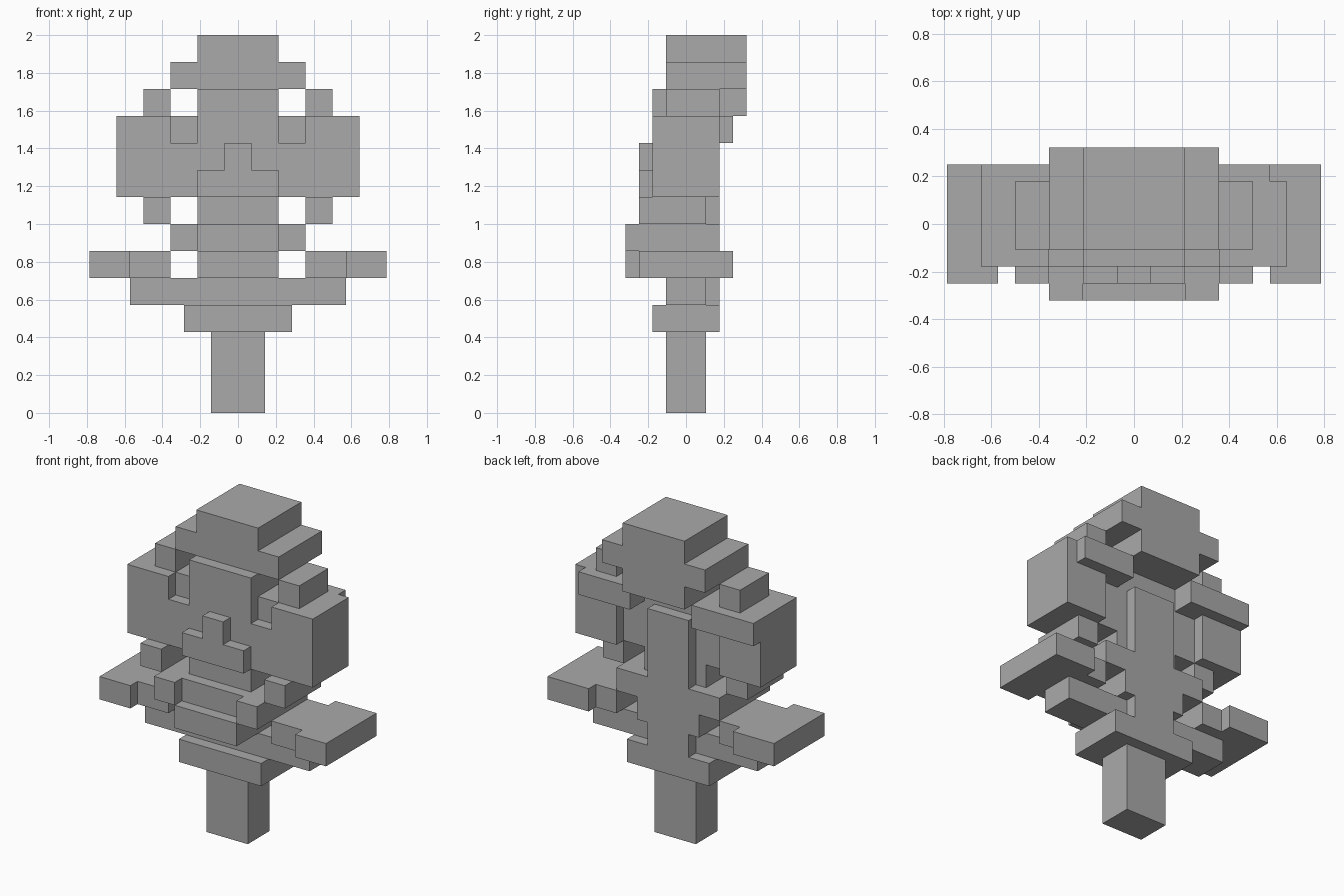
import bpy, bmesh, math
from mathutils import Vector

cube = bpy.data.objects.get("Cube")
if cube:
    bpy.data.objects.remove(cube, do_unlink=True)

U = 2 / 28  # one grid step

grey = bpy.data.materials.new("plain grey")
grey.use_nodes = True
grey.diffuse_color = (0.4, 0.4, 0.4, 1)
grey.node_tree.nodes["Principled BSDF"].inputs["Base Color"].default_value = (0.4, 0.4, 0.4, 1)


def mid(half, y0, y1, z0, z1):
    """Centred block."""
    return [(-half, half, y0, y1, z0, z1)]


def pair(x0, x1, y0, y1, z0, z1):
    """Block and its mirror image."""
    return [(x0, x1, y0, y1, z0, z1), (-x1, -x0, y0, y1, z0, z1)]


# Blocks of each part: x, y and z ranges in grid steps
parts = {
    "stem": mid(2, -1.5, 1.5, 0, 6),
    "collar": mid(4, -2.5, 2.5, 6, 8),
    "base_plate": mid(8, -1.5, 1.5, 8, 10),
    "spine": mid(2, 1.5, 2.5, 8, 20),
    "arms": pair(5, 8, -2.5, 2.5, 10, 12) + pair(8, 11, -3.5, 3.5, 10, 12)
            + pair(7, 8, 2.5, 3.5, 10, 12),
    "lower_lip": mid(3, -4.5, 2.5, 10, 12),
    "mouth": mid(3, -3.5, 2.5, 12, 14) + pair(3, 5, -4.5, 2.5, 12, 14),
    "mouth_corners": pair(5, 7, -3.5, 1.5, 14, 16),
    "upper_lip": mid(3, -2.5, 1.5, 14, 16),
    "nose": mid(3, -3.5, -2.5, 16, 18) + mid(1, -3.5, -2.5, 18, 20),
    "face": mid(5, -2.5, 1.5, 16, 20) + mid(3, -2.5, 1.5, 20, 22),
    "eyes": pair(3, 5, -1.5, 1.5, 20, 22),
    "cheeks": pair(5, 9, -2.5, 2.5, 16, 22),
    "back_ledges": [(3, 8, 1.5, 3.5, 20, 22), (-9, -3, 1.5, 3.5, 20, 22)],
    "brows": pair(5, 7, -1.5, 2.5, 22, 24),
    "forehead": mid(3, -2.5, 4.5, 22, 24),
    "cap_brim": mid(5, -1.5, 4.5, 24, 26),
    "cap_top": mid(3, -1.5, 4.5, 26, 28),
}

# Give every grid cell to the first part that fills it
owner = {}
for name, blocks in parts.items():
    for x0, x1, y0, y1, z0, z1 in blocks:
        for x in range(x0, x1):
            for y in range(round(y0 + 4.5), round(y1 + 4.5)):
                for z in range(z0, z1):
                    owner.setdefault((x, y, z), name)


def build(name):
    """Outer skin of one part, leaving out walls buried against other parts."""
    bm = bmesh.new()
    for cell, who in owner.items():
        if who != name:
            continue
        centre = Vector(cell) + Vector((0.5, -4, 0.5))
        for axis in range(3):
            for side in (-1, 1):
                step = [0, 0, 0]
                step[axis] = side
                if tuple(c + s for c, s in zip(cell, step)) in owner:
                    continue
                n = Vector(step) / 2
                a = Vector([0.5 if i == (axis + 1) % 3 else 0 for i in range(3)])
                b = Vector([0.5 if i == (axis + 2) % 3 else 0 for i in range(3)]) * side
                ring = (-a - b, a - b, a + b, b - a)
                bm.faces.new([bm.verts.new((centre + n + r) * U) for r in ring])
    bmesh.ops.remove_doubles(bm, verts=bm.verts, dist=U / 50)
    bmesh.ops.dissolve_limit(bm, angle_limit=math.radians(1),
                             verts=bm.verts, edges=bm.edges)
    mesh = bpy.data.meshes.new(name)
    bm.to_mesh(mesh)
    bm.free()
    mesh.materials.append(grey)
    bpy.context.collection.objects.link(bpy.data.objects.new(name, mesh))


for part in parts:
    build(part)
